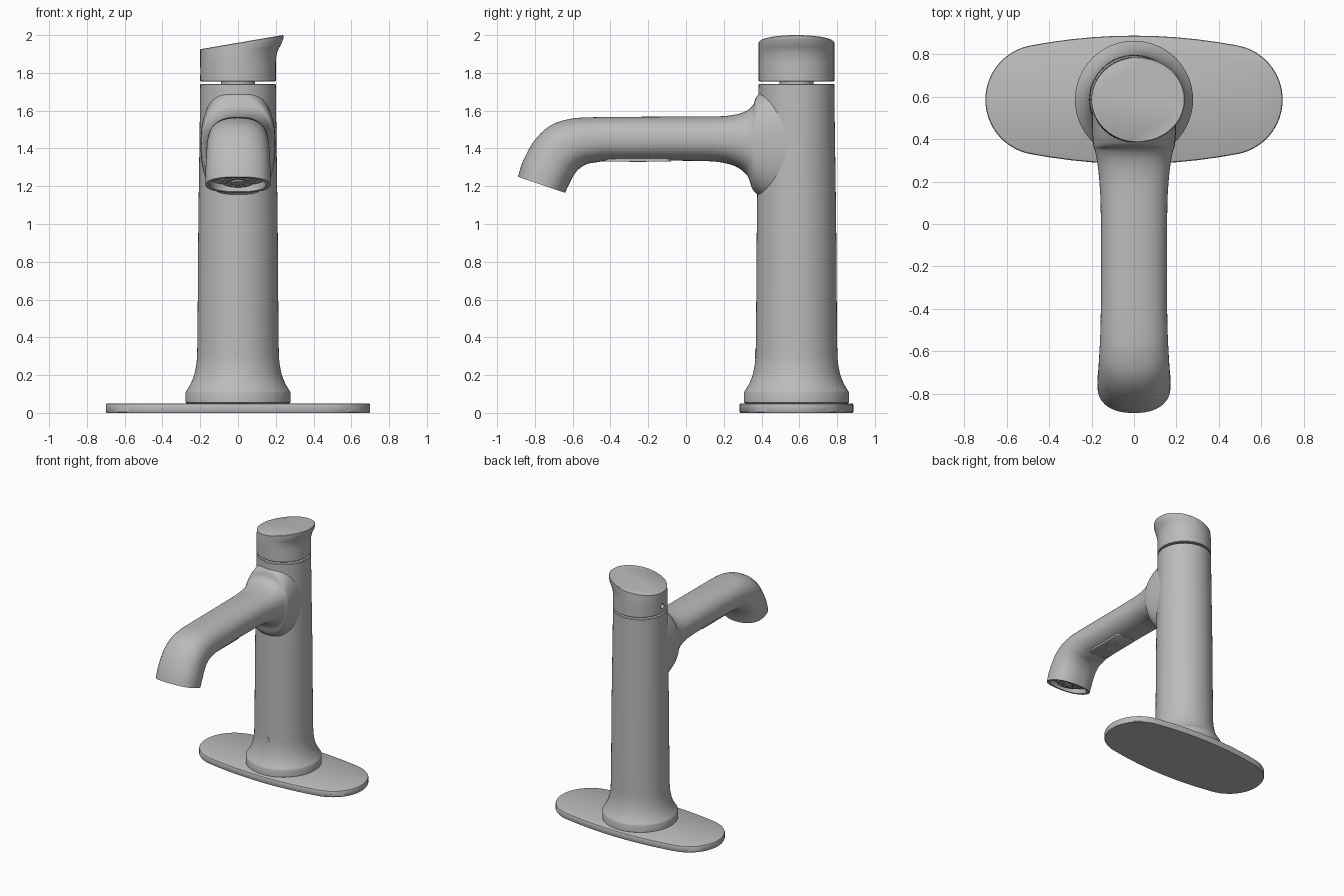
import bpy, bmesh, math
from mathutils import Vector

if "Cube" in bpy.data.objects:
    bpy.data.objects.remove(bpy.data.objects["Cube"])

CY = 0.585          # y of the column axis
SEG = 64

metal = bpy.data.materials.new("brushed_grey")
metal.diffuse_color = (0.5, 0.5, 0.5, 1)
metal.use_nodes = True
metal.node_tree.nodes["Principled BSDF"].inputs["Base Color"].default_value = metal.diffuse_color


def finish(name, bm, angle=35):
    bmesh.ops.recalc_face_normals(bm, faces=bm.faces)
    me = bpy.data.meshes.new(name)
    bm.to_mesh(me)
    bm.free()
    ob = bpy.data.objects.new(name, me)
    bpy.context.collection.objects.link(ob)
    me.materials.append(metal)
    bpy.ops.object.select_all(action='DESELECT')
    ob.select_set(True)
    bpy.context.view_layer.objects.active = ob
    bpy.ops.object.shade_smooth_by_angle(angle=math.radians(angle))
    return ob


def loft(name, rings, angle=35):
    """Skin a list of equal-length point rings and cap both ends."""
    bm = bmesh.new()
    vs = [[bm.verts.new(p) for p in r] for r in rings]
    n = len(vs[0])
    for a, b in zip(vs, vs[1:]):
        for i in range(n):
            j = (i + 1) % n
            bm.faces.new((a[i], a[j], b[j], b[i]))
    bm.faces.new(vs[0])
    bm.faces.new(vs[-1])
    return finish(name, bm, angle)


def circle(r, z, n=SEG):
    return [(r * math.cos(2 * math.pi * i / n), CY + r * math.sin(2 * math.pi * i / n), z)
            for i in range(n)]


def disc(name, centre, axis, r, depth, n=32):
    """Short cylinder along any axis."""
    bm = bmesh.new()
    rot = Vector((0, 0, 1)).rotation_difference(Vector(axis)).to_matrix().to_4x4()
    rot.translation = centre
    bmesh.ops.create_cone(bm, cap_ends=True, segments=n, radius1=r, radius2=r, depth=depth, matrix=rot)
    return finish(name, bm)


def spline(pts, steps):
    """Catmull-Rom through tuples of any length."""
    out = []
    for i in range(len(pts) - 1):
        p0, p1, p2, p3 = (pts[max(0, min(len(pts) - 1, i + k))] for k in (-1, 0, 1, 2))
        for s in range(steps):
            t = s / steps
            out.append(tuple(0.5 * (2 * b + (c - a) * t + (2 * a - 5 * b + 4 * c - d) * t * t
                                    + (3 * b - a - 3 * c + d) * t ** 3)
                             for a, b, c, d in zip(p0, p1, p2, p3)))
    return out + [pts[-1]]


# Deck plate: round ends joined by gently bowed long sides
def plate_outline(inset, z):
    quarter = [(0.44 + 0.26 * math.cos(a), 0.26 * math.sin(a))
               for a in (math.radians(80 * i / 16) for i in range(17))]
    quarter += [(x, 0.302 - 0.046 * (x / 0.485) ** 2) for x in (0.4, 0.3, 0.2, 0.1, 0)]
    half = quarter + [(-x, y) for x, y in reversed(quarter[:-1])]
    full = half + [(x, -y) for x, y in reversed(half[1:-1])]
    kx, ky = 1 - inset / 0.7, 1 - inset / 0.302
    return [(x * kx, CY + y * ky, z) for x, y in full]


loft("deck_plate", [plate_outline(0.004, 0), plate_outline(0, 0.006), plate_outline(0, 0.042),
                    plate_outline(0.003, 0.048), plate_outline(0.009, 0.051)])

# Column with flared foot
flare = spline([(0.275, 0.115), (0.256, 0.145), (0.236, 0.19), (0.222, 0.25),
                (0.216, 0.33), (0.213, 0.6), (0.210, 1.0), (0.203, 1.5)], 4)
column = [(0.27, 0.05), (0.278, 0.055), (0.278, 0.108)] + flare + [(0.200, 1.738), (0.197, 1.742)]
loft("column", [circle(r, z) for r, z in column])

# Cartridge neck showing in the gap under the handle
loft("cartridge_neck", [circle(0.09, 1.735), circle(0.09, 1.76)])

# Spout stations: top y, top z, bottom y, bottom z, half width
stations = [(-0.89, 1.25, -0.64, 1.165, 0.172), (-0.862, 1.335, -0.612, 1.225, 0.172),
            (-0.80, 1.445, -0.578, 1.28, 0.168), (-0.72, 1.52, -0.53, 1.315, 0.164),
            (-0.62, 1.555, -0.47, 1.327, 0.160), (-0.50, 1.565, -0.41, 1.333, 0.157),
            (-0.20, 1.568, -0.20, 1.335, 0.155), (0.10, 1.569, 0.06, 1.334, 0.157),
            (0.22, 1.573, 0.18, 1.327, 0.163), (0.30, 1.59, 0.265, 1.303, 0.172),
            (0.352, 1.625, 0.325, 1.255, 0.182), (0.378, 1.68, 0.362, 1.17, 0.192),
            (0.45, 1.72, 0.45, 1.12, 0.198), (0.56, 1.72, 0.56, 1.12, 0.198)]


def spout_ring(st, scale=1.0, shift=Vector()):
    top, bot = Vector((0, st[0], st[1])), Vector((0, st[2], st[3]))
    mid, up = (top + bot) / 2 + shift, (top - bot) / 2
    ring = []
    for i in range(SEG):
        a = 2 * math.pi * i / SEG
        c, s = math.cos(a), math.sin(a)
        e = 2 / 2.3
        x = math.copysign(abs(c) ** e, c) * st[4] * scale
        ring.append(mid + Vector((x, 0, 0)) + up * math.copysign(abs(s) ** e, s) * scale)
    return ring


tip = stations[0]
out_dir = Vector((0, tip[1] - tip[3], tip[2] - tip[0])).normalized()
out_dir = -out_dir if out_dir.z > 0 else out_dir
mouth = [spout_ring(tip, 0.82, -out_dir * 0.035), spout_ring(tip, 0.86), spout_ring(tip, 0.97)]
loft("spout", mouth + [spout_ring(s) for s in spline(stations, 5)])

# Aerator: stacked rings and a ring of small nozzles inside the mouth
mouth_mid = Vector((0, (tip[0] + tip[2]) / 2, (tip[1] + tip[3]) / 2))
disc("aerator", mouth_mid - out_dir * 0.026, out_dir, 0.09, 0.02)
disc("aerator_core", mouth_mid - out_dir * 0.018, out_dir, 0.035, 0.02)
side = Vector((1, 0, 0))
fwd = out_dir.cross(side)
for i in range(10):
    a = 2 * math.pi * i / 10
    spot = mouth_mid - out_dir * 0.016 + (side * math.cos(a) + fwd * math.sin(a)) * 0.065
    disc("aerator_nozzle", spot, out_dir, 0.011, 0.012, 12)


# Sensor panel under the spout
def panel_outline(z, grow=0):
    pts = []
    for k, (sx, sy) in enumerate(((1, 1), (-1, 1), (-1, -1), (1, -1))):
        for i in range(7):
            a = math.radians(90 * k + 15 * i)
            pts.append((sx * 0.05 + (0.03 + grow) * math.cos(a),
                        -0.255 + sy * 0.145 + (0.03 + grow) * math.sin(a), z))
    return pts


loft("sensor_panel", [panel_outline(1.36), panel_outline(1.332), panel_outline(1.330, -0.003)])
disc("sensor_lens", (0, -0.255, 1.331), (0, 0, 1), 0.045, 0.006)

# Indicator button low on the column front
disc("front_button", (0, CY - 0.212, 0.31), (0, 1, 0), 0.024, 0.014)

# Handle: round cap with sloped top flaring to a lip on +x
# rows: x radius, y radius, x shift, z at -x edge, z at +x edge
rows = spline([(0.200, 0.200, 0, 1.758, 1.758), (0.200, 0.200, 0, 1.83, 1.84),
               (0.201, 0.200, 0.001, 1.86, 1.88), (0.206, 0.200, 0.006, 1.885, 1.920),
               (0.215, 0.200, 0.015, 1.905, 1.955), (0.220, 0.200, 0.020, 1.917, 1.982)], 4)
rows = [(0.196, 0.196, 0, 1.755, 1.755)] + rows + [(0.220, 0.200, 0.020, 1.923, 1.997),
                                                  (0.216, 0.196, 0.020, 1.926, 2.0)]


def handle_ring(rx, ry, cx, zl, zr):
    ring = []
    for i in range(SEG):
        c, s = math.cos(2 * math.pi * i / SEG), math.sin(2 * math.pi * i / SEG)
        ring.append((cx + rx * c, CY + ry * s, zl + (zr - zl) * (c + 1) / 2))
    return ring


handle = loft("handle", [handle_ring(*r) for r in rows])

# Set-screw hole on the -x side of the handle
cutter = disc("screw_hole_cutter", (-0.2, CY, 1.81), (1, 0, 0), 0.02, 0.12, 24)
cutter.hide_render = True
cutter.hide_viewport = True
cut = handle.modifiers.new("screw_hole", 'BOOLEAN')
cut.operation = 'DIFFERENCE'
cut.solver = 'EXACT'
cut.object = cutter
